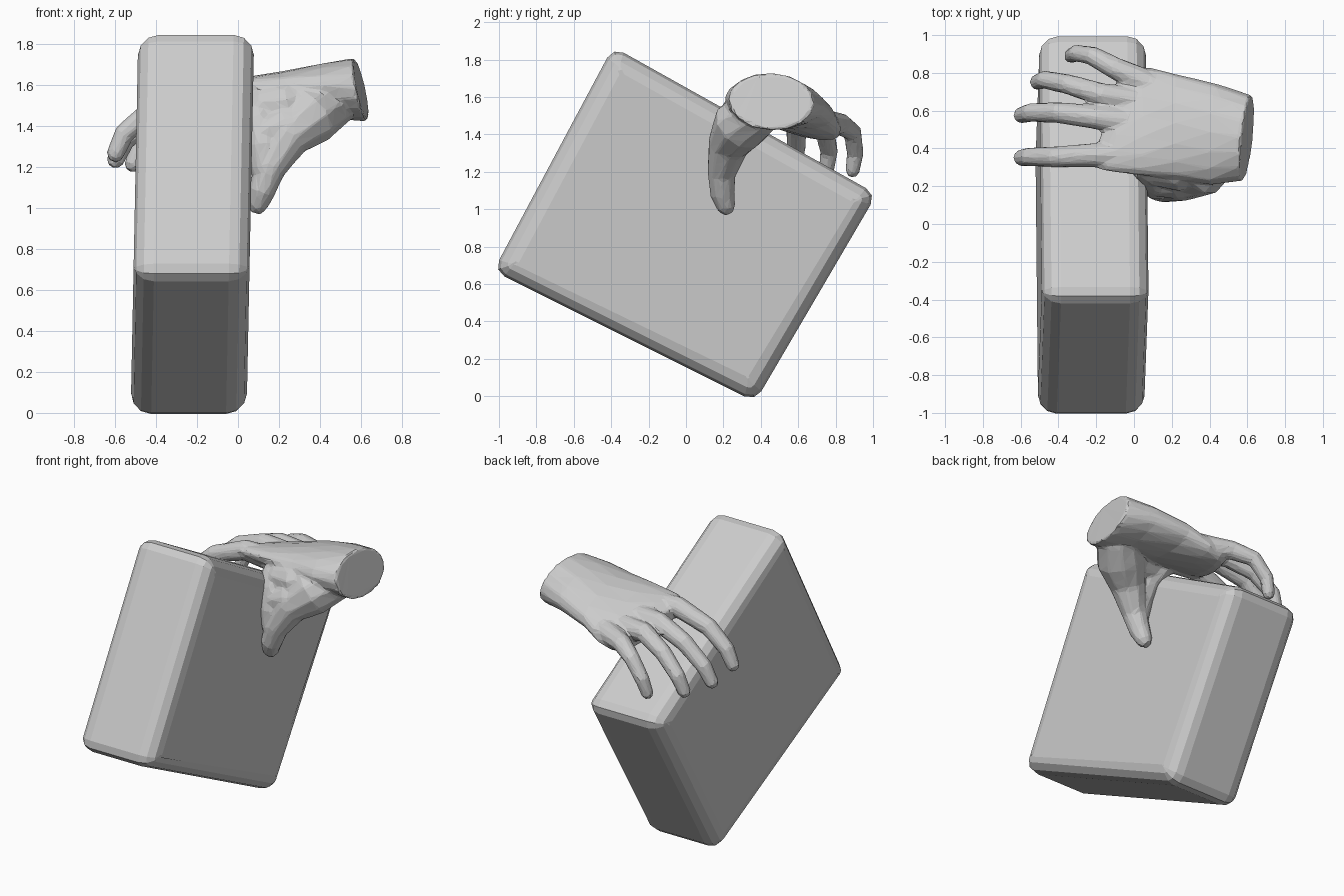
import bpy, bmesh
from math import sin, cos, pi, radians
from mathutils import Vector

if "Cube" in bpy.data.objects:
    bpy.data.objects.remove(bpy.data.objects["Cube"])


def make_object(name, bm):
    bmesh.ops.recalc_face_normals(bm, faces=bm.faces)
    mesh = bpy.data.meshes.new(name)
    bm.to_mesh(mesh)
    bm.free()
    ob = bpy.data.objects.new(name, mesh)
    bpy.context.collection.objects.link(ob)
    return ob


def loft(bm, rings):
    """Skin a list of equal-length point rings and cap both ends."""
    loops = [[bm.verts.new(p) for p in ring] for ring in rings]
    n = len(loops[0])
    for a, b in zip(loops, loops[1:]):
        for i in range(n):
            j = (i + 1) % n
            bm.faces.new((a[i], a[j], b[j], b[i]))
    bm.faces.new(loops[0][::-1])
    bm.faces.new(loops[-1])


def tube(bm, path, sides=10):
    """Tapered tube along (x, y, z, radius) points with a rounded tip."""
    pts = [Vector(p[:3]) for p in path]
    radii = [p[3] for p in path]
    end = (pts[-1] - pts[-2]).normalized()
    pts.append(pts[-1] + end * radii[-1] * 0.7)
    radii.append(radii[-1] * 0.55)
    rings = []
    for k, p in enumerate(pts):
        d = (pts[min(k + 1, len(pts) - 1)] - pts[max(k - 1, 0)]).normalized()
        u = d.cross(Vector((0, 1, 0))).normalized()
        v = d.cross(u)
        rings.append([p + (u * cos(t) + v * sin(t)) * radii[k]
                      for t in (2 * pi * i / sides for i in range(sides))])
    loft(bm, rings)


# Tilted padded block: four-corner profile across x, tight corners, softer rims
bm = bmesh.new()
corners = [(-0.39, 1.868), (1.02, 1.08), (0.37, -0.03), (-1.03, 0.67)]
loft(bm, [[(x + 0.02 * (z - 0.9), y, z) for y, z in corners] for x in (-0.505, 0.06)])
across = [e for e in bm.edges if abs(e.verts[0].co.x - e.verts[1].co.x) > 0.3]
bmesh.ops.bevel(bm, geom=across, offset=0.065, segments=2, profile=0.5, affect='EDGES')
rims = [e for e in bm.edges if abs(e.verts[0].co.x - e.verts[1].co.x) < 0.3
        and any(len(f.verts) > 4 for f in e.link_faces)]
bmesh.ops.bevel(bm, geom=rims, offset=0.10, segments=3, profile=0.5, affect='EDGES',
                clamp_overlap=False)
make_object("block", bm)

# Palm: x, y, z, half width, half thickness, roll, wrist shear, knuckle skew
bm = bmesh.new()
palm = [(0.60, 0.455, 1.575, 0.228, 0.155, 3, 1.0, 0),
        (0.42, 0.475, 1.570, 0.270, 0.132, 5, 0.5, 0),
        (0.22, 0.515, 1.545, 0.285, 0.112, 10, 0.0, 0),
        (0.05, 0.545, 1.510, 0.300, 0.095, 17, 0.0, 0.1),
        (-0.08, 0.550, 1.490, 0.290, 0.078, 20, 0.0, 0.25),
        (-0.15, 0.545, 1.475, 0.255, 0.050, 20, 0.0, 0.32)]
rings = []
for x, y, z, a, b, roll, shear, skew in palm:
    c, s = cos(radians(roll)), -sin(radians(roll))
    ring = []
    for i in range(16):
        p, q = a * cos(pi * i / 8), b * sin(pi * i / 8)
        dy, dz = p * c - q * s, p * s + q * c
        ring.append((x + shear * (0.1 * dy - 0.2 * dz) + skew * dy, y + dy, z + dz))
    rings.append(ring)
loft(bm, rings)

# Four curled fingers and the thumb
digits = [
    [(0.05, .37, 1.54, .080), (-.20, .365, 1.555, .066), (-.42, .355, 1.475, .057),
     (-.555, .355, 1.36, .051), (-.60, .35, 1.255, .044)],
    [(0.05, .53, 1.51, .080), (-.20, .565, 1.525, .065), (-.40, .59, 1.455, .057),
     (-.55, .59, 1.33, .051), (-.60, .575, 1.225, .044)],
    [(0.05, .65, 1.48, .075), (-.17, .685, 1.495, .062), (-.35, .74, 1.425, .054),
     (-.475, .765, 1.31, .049), (-.515, .75, 1.205, .042)],
    [(0.08, .74, 1.46, .075), (-.10, .825, 1.455, .060), (-.22, .89, 1.41, .051),
     (-.305, .905, 1.30, .046), (-.335, .89, 1.20, .040)],
    [(.47, .40, 1.53, .13), (.35, .29, 1.45, .152), (.235, .225, 1.34, .112),
     (.155, .19, 1.19, .078), (.115, .195, 1.08, .067), (.095, .215, 1.01, .052)],
]
for path in digits:
    tube(bm, path)
# Web filling the gap between thumb and index finger
tube(bm, [(.38, .36, 1.54, .11), (.22, .28, 1.49, .115), (.10, .29, 1.49, .09)])
tube(bm, [(.36, .30, 1.45, .11), (.22, .225, 1.39, .10), (.12, .215, 1.36, .075)])
tube(bm, [(.05, .32, 1.51, .08), (.10, .25, 1.42, .085), (.12, .205, 1.30, .08),
          (.13, .19, 1.18, .07)])

# Fuse the parts into one low-poly skin
hand = make_object("hand", bm)
rm = hand.modifiers.new("Fuse", 'REMESH')
rm.mode = 'VOXEL'
rm.voxel_size = 0.011
sm = hand.modifiers.new("Soften", 'SMOOTH')
sm.factor = 0.5
sm.iterations = 8
dec = hand.modifiers.new("Facet", 'DECIMATE')
dec.ratio = 0.05
